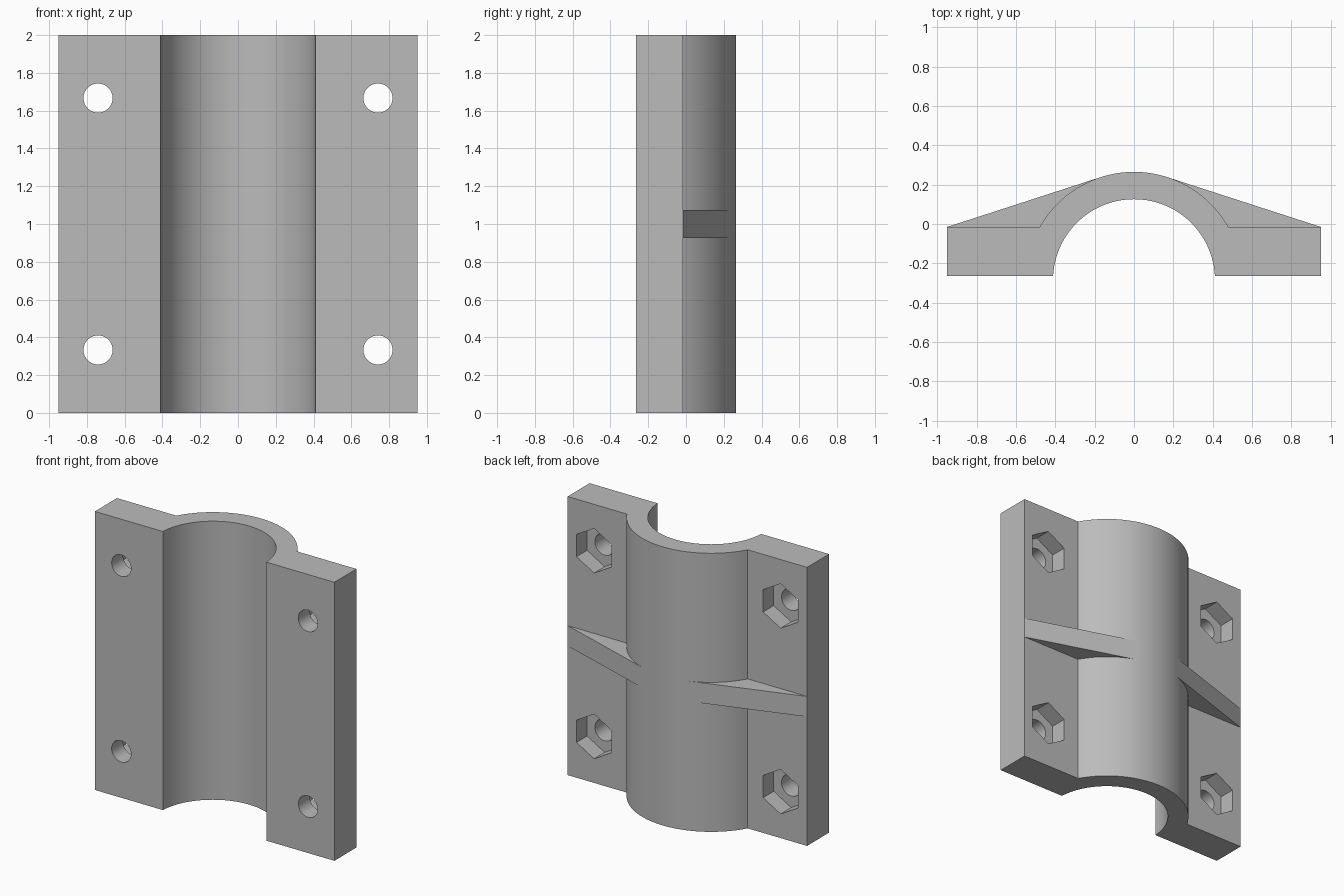
import bpy, bmesh
from math import sin, cos, asin, acos, atan2, hypot, pi
from mathutils import Vector

if "Cube" in bpy.data.objects:
    bpy.data.objects.remove(bpy.data.objects["Cube"], do_unlink=True)

# Main dimensions
HALF_W, FRONT, BACK, HEIGHT = 0.951, -0.265, -0.015, 2.0
AXIS_Y, BORE_R, OUTER_R = -0.286, 0.412, 0.551
RIB_T = 0.146

gray = bpy.data.materials.new("plain gray")
gray.use_nodes = True
color = (0.5, 0.5, 0.5, 1)
gray.diffuse_color = color
gray.node_tree.nodes["Principled BSDF"].inputs["Base Color"].default_value = color


def extrude_profile(name, points, z0, z1):
    """Solid made from an outline in the ground plane, raised from z0 to z1."""
    bm = bmesh.new()
    face = bm.faces.new([bm.verts.new((x, y, z0)) for x, y in points])
    raised = bmesh.ops.extrude_face_region(bm, geom=[face])["geom"]
    top = [v for v in raised if isinstance(v, bmesh.types.BMVert)]
    bmesh.ops.translate(bm, verts=top, vec=Vector((0, 0, z1 - z0)))
    bmesh.ops.recalc_face_normals(bm, faces=bm.faces)
    mesh = bpy.data.meshes.new(name)
    bm.to_mesh(mesh)
    bm.free()
    mesh.materials.append(gray)
    obj = bpy.data.objects.new(name, mesh)
    bpy.context.collection.objects.link(obj)
    return obj


def arc(radius, y_end, steps=96):
    """Arc about the bore axis, from right to left, ending at height y_end."""
    a = asin((y_end - AXIS_Y) / radius)
    angles = [a + (pi - 2 * a) * i / steps for i in range(steps + 1)]
    return [(radius * cos(t), AXIS_Y + radius * sin(t)) for t in angles]


def cut(body, sides, radius, x, y0, y1, z):
    """Drill a prism along y out of the body."""
    bpy.ops.mesh.primitive_cylinder_add(
        vertices=sides, radius=radius, depth=y1 - y0,
        location=(x, (y0 + y1) / 2, z), rotation=(pi / 2, 0, 0))
    cutter = bpy.context.object
    cutter.hide_render = True
    cutter.data.materials.append(gray)
    mod = body.modifiers.new("cut", "BOOLEAN")
    mod.object, mod.operation, mod.solver = cutter, "DIFFERENCE", "EXACT"
    bpy.context.view_layer.objects.active = body
    bpy.ops.object.modifier_apply(modifier=mod.name)
    bpy.data.objects.remove(cutter, do_unlink=True)


# Half clamp: two flanges joined by an arched shell
outline = ([(HALF_W, FRONT), (HALF_W, BACK)] + arc(OUTER_R, BACK)
           + [(-HALF_W, BACK), (-HALF_W, FRONT)] + arc(BORE_R, FRONT)[::-1])
body = extrude_profile("clamp_body", outline, 0, HEIGHT)

# Bolt holes with hexagonal nut pockets at the back
for x in (-0.741, 0.741):
    for z in (HEIGHT / 6, HEIGHT * 5 / 6):
        cut(body, 48, 0.077, x, FRONT - 0.1, BACK + 0.1, z)
        cut(body, 6, 0.16, x, BACK - 0.12, BACK + 0.1, z)

bpy.ops.object.select_all(action="DESELECT")
body.select_set(True)
bpy.context.view_layer.objects.active = body
bpy.ops.object.shade_smooth_by_angle(angle=pi / 6)

# Ribs: tangent to the shell, running out to the flange edges
rise = BACK - AXIS_Y
t = atan2(rise, HALF_W) + acos(OUTER_R / hypot(HALF_W, rise))
rib = [(HALF_W, BACK), (OUTER_R * cos(t), AXIS_Y + OUTER_R * sin(t)),
       (0.13, 0.2), (0.45, -0.1)]
for side, name in ((1, "left_rib"), (-1, "right_rib")):
    extrude_profile(name, [(side * x, y) for x, y in rib],
                    (HEIGHT - RIB_T) / 2, (HEIGHT + RIB_T) / 2)
